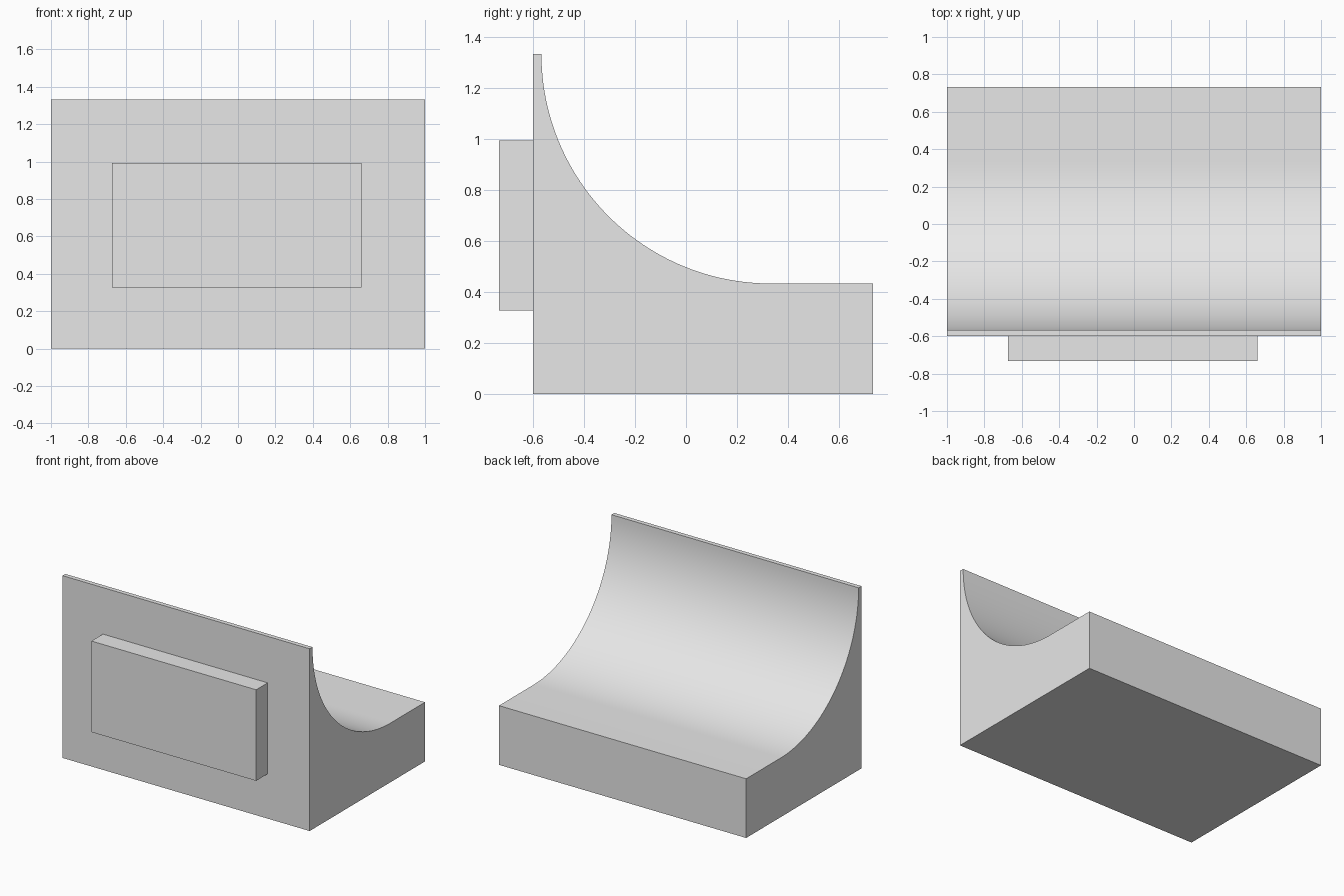
import bpy
import bmesh
import math

cube = bpy.data.objects.get("Cube")
if cube:
    bpy.data.objects.remove(cube, do_unlink=True)

# Single plain grey
grey = bpy.data.materials.new("plain_grey")
grey.use_nodes = True
colour = (0.8, 0.8, 0.8, 1)
grey.diffuse_color = colour
grey.node_tree.nodes["Principled BSDF"].inputs["Base Color"].default_value = colour


def extrude_profile(name, profile, x0, x1):
    """Extrude a closed (y, z) outline from x0 to x1."""
    bm = bmesh.new()
    face = bm.faces.new([bm.verts.new((x0, y, z)) for y, z in profile])
    result = bmesh.ops.extrude_face_region(bm, geom=[face])
    moved = [v for v in result["geom"] if isinstance(v, bmesh.types.BMVert)]
    bmesh.ops.translate(bm, verts=moved, vec=(x1 - x0, 0, 0))
    bmesh.ops.recalc_face_normals(bm, faces=bm.faces)
    mesh = bpy.data.meshes.new(name)
    bm.to_mesh(mesh)
    bm.free()
    mesh.materials.append(grey)
    obj = bpy.data.objects.new(name, mesh)
    bpy.context.collection.objects.link(obj)
    return obj


# Body with a concave quarter-round sweep from the top lip to the flat deck
FRONT, BACK, TOP = -0.6, 0.733, 1.333
CENTRE_Y, RADIUS, STEPS = 0.333, 0.9, 48
profile = [(FRONT, 0), (BACK, 0), (BACK, TOP - RADIUS)]
for i in range(STEPS + 1):
    a = math.pi / 2 * i / STEPS
    profile.append((CENTRE_Y - RADIUS * math.sin(a), TOP - RADIUS * math.cos(a)))
profile.append((FRONT, TOP))
body = extrude_profile("curved_body", profile, -1, 1)

# Raised rectangular block on the front
y0, z0, z1 = -0.733, 0.327, 0.993
extrude_profile("front_block", [(y0, z0), (FRONT, z0), (FRONT, z1), (y0, z1)], -0.673, 0.66)

# Smooth the sweep, keep the edges sharp
bpy.ops.object.select_all(action="DESELECT")
body.select_set(True)
bpy.context.view_layer.objects.active = body
bpy.ops.object.shade_smooth_by_angle(angle=math.radians(30))
